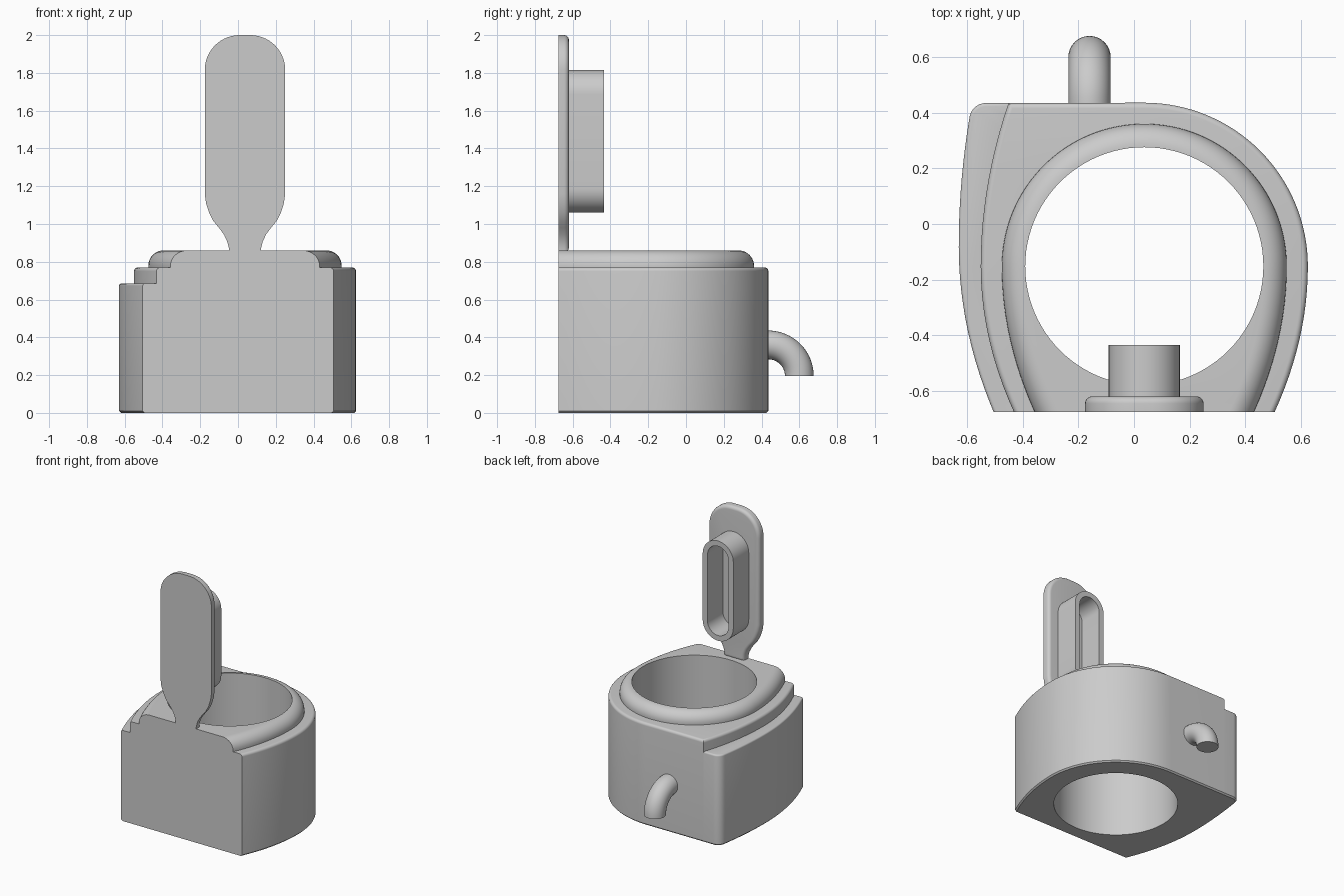
import bpy
import bmesh
from math import sin, cos, pi, radians
from mathutils import Vector, Matrix

cube = bpy.data.objects.get("Cube")
if cube:
    bpy.data.objects.remove(cube)

GREY = bpy.data.materials.new("light_grey")
GREY.use_nodes = True
GREY.diffuse_color = (0.6, 0.6, 0.6, 1)
GREY.node_tree.nodes["Principled BSDF"].inputs["Base Color"].default_value = (0.6, 0.6, 0.6, 1)

FRONT, BACK = -0.675, 0.435
CX, CY = 0.037, -0.152          # bore centre
BORE = 0.428


def arc(cx, cy, r, a0, a1, n):
    angles = [radians(a0 + (a1 - a0) * i / n) for i in range(n + 1)]
    return [(cx + r * cos(a), cy + r * sin(a)) for a in angles]


def bow(peak_x, peak_y, k_front, k_back, y0, y1, n=24):
    """Gently bowed side running from y0 to y1."""
    points = []
    for i in range(n + 1):
        y = y0 + (y1 - y0) * i / n
        k = k_front if y < peak_y else k_back
        points.append((peak_x + k * (y - peak_y) ** 2, y))
    return points


def inset(points, d):
    """Move a closed outline inwards by d."""
    n = len(points)
    area = sum(points[i - 1][0] * points[i][1] - points[i][0] * points[i - 1][1] for i in range(n))
    sign = 1 if area > 0 else -1
    result = []
    for i in range(n):
        a, b, c = (Vector(points[j % n]) for j in (i - 1, i, i + 1))
        e, f = (b - a).normalized(), (c - b).normalized()
        n1, n2 = Vector((-e.y, e.x)) * sign, Vector((-f.y, f.x)) * sign
        result.append(b + (n1 + n2) * (d / (1 + n1.dot(n2))))
    return result


def fillet(top, r, steps=6):
    """Levels (inset, height) that round an edge over."""
    return [(r - r * cos(pi / 2 * i / steps), top - r + r * sin(pi / 2 * i / steps))
            for i in range(steps + 1)]


def finish(name, bm):
    bmesh.ops.recalc_face_normals(bm, faces=bm.faces)
    mesh = bpy.data.meshes.new(name)
    bm.to_mesh(mesh)
    bm.free()
    mesh.materials.append(GREY)
    obj = bpy.data.objects.new(name, mesh)
    bpy.context.collection.objects.link(obj)
    return obj


def select(obj):
    bpy.ops.object.select_all(action="DESELECT")
    obj.select_set(True)
    bpy.context.view_layer.objects.active = obj


def smooth(obj):
    select(obj)
    bpy.ops.object.shade_smooth_by_angle(angle=radians(35))


def loft(name, outline, levels, upright=False, trim=False):
    """Stack inset copies of an outline; upright ones stack along y."""
    bm = bmesh.new()
    rings = []
    for d, h in levels:
        rings.append([bm.verts.new((p[0], h, p[1]) if upright else (p[0], p[1], h))
                      for p in inset(outline, d)])
    n = len(outline)
    for low, high in zip(rings, rings[1:]):
        for i in range(n):
            bm.faces.new((low[i - 1], low[i], high[i], high[i - 1]))
    bm.faces.new(rings[0])
    bm.faces.new(rings[-1])
    bmesh.ops.recalc_face_normals(bm, faces=bm.faces)
    if trim:                     # flat front
        geom = bm.verts[:] + bm.edges[:] + bm.faces[:]
        bmesh.ops.bisect_plane(bm, geom=geom, plane_co=(0, FRONT, 0),
                               plane_no=(0, -1, 0), clear_outer=True)
        bmesh.ops.holes_fill(bm, edges=[e for e in bm.edges if e.is_boundary], sides=0)
    return finish(name, bm)


def cut_bore(obj, cutter):
    mod = obj.modifiers.new("bore", "BOOLEAN")
    mod.operation = "DIFFERENCE"
    mod.solver = "EXACT"
    mod.object = cutter
    select(obj)
    bpy.ops.object.modifier_apply(modifier=mod.name)


EXTRA = -0.85                    # sides overshoot the front before trimming

# Main block: bowed sides, round back right, square back left
right_side = [(x, y) for x, y in bow(CX + 0.588, CY, -0.435, 0, EXTRA, CY, 16)]
left_side = bow(CX - 0.588, CY, 0.435, 0.29, EXTRA, BACK)
block_outline = right_side + arc(CX, CY, 0.588, 0, 90, 32)[1:] + left_side[::-1]
block = loft("main_block", block_outline,
             [(0.01, 0), (0, 0.01)] + fillet(0.77, 0.02), trim=True)

# Lower side step
outer = bow(-0.63, -0.08, 0.353, 0.18, EXTRA, 0.375)
corner = arc(-0.532, 0.375, 0.06, 180, 90, 8)[1:]
inner = [(x + 0.04, y) for x, y in left_side[::-1]]
step = loft("side_step", outer + corner + inner,
            [(0.01, 0), (0, 0.01)] + fillet(0.685, 0.012, 4), trim=True)

# Raised rounded collar
collar_right = bow(CX + 0.512, CY, -0.43, 0, EXTRA, CY, 16)
collar_left = [(2 * CX - x, y) for x, y in collar_right[::-1]]
collar_outline = collar_right + arc(CX, CY, 0.512, 0, 180, 64)[1:-1] + collar_left
collar = loft("collar", collar_outline, [(0, 0.76)] + fillet(0.86, 0.081, 10), trim=True)

# Through bore
cutter = loft("bore_cutter", arc(CX, CY, BORE, 0, 360, 96)[:-1], [(0, -0.2), (0, 1.2)])
for part in (block, collar):
    cut_bore(part, cutter)
bpy.data.objects.remove(cutter)

# Upright paddle with narrow neck
half = [(0.085, 0.85), (0.086, 0.875), (0.095, 0.91), (0.112, 0.945), (0.138, 0.98),
        (0.167, 1.015), (0.19, 1.06), (0.206, 1.11), (0.213, 1.16)]
half += arc(0.028, 1.815, 0.185, 0, 90, 14)
paddle_outline = [(CX + x, z) for x, z in half] + [(CX - x, z) for x, z in half[::-1]]
paddle = loft("paddle", paddle_outline, [(0, FRONT)] + fillet(-0.62, 0.025), upright=True)

# Hollow slot-shaped rim on the paddle
R = 0.128
slot_outline = arc(CX, 1.815 - R, R, 0, 180, 24) + arc(CX, 1.06 + R, R, 180, 360, 24)
slot = loft("slot_rim", slot_outline,
            [(0, -0.64), (0, -0.435), (0.04, -0.435), (0.04, -0.619)], upright=True)

# Bent spout at the back
bm = bmesh.new()
ring = bmesh.ops.create_circle(
    bm, segments=32, radius=0.076,
    matrix=Matrix.Translation((-0.16, BACK, 0.36)) @ Matrix.Rotation(pi / 2, 4, "X"))
turn = bmesh.ops.spin(bm, geom=ring["verts"] + bm.edges[:], cent=(-0.16, BACK, 0.195),
                      axis=(1, 0, 0), angle=-pi / 2, steps=16)
end = [g for g in turn["geom_last"] if isinstance(g, bmesh.types.BMEdge)]
bmesh.ops.holes_fill(bm, edges=end, sides=0)
spout = finish("spout", bm)

for part in (block, step, collar, paddle, slot, spout):
    smooth(part)
